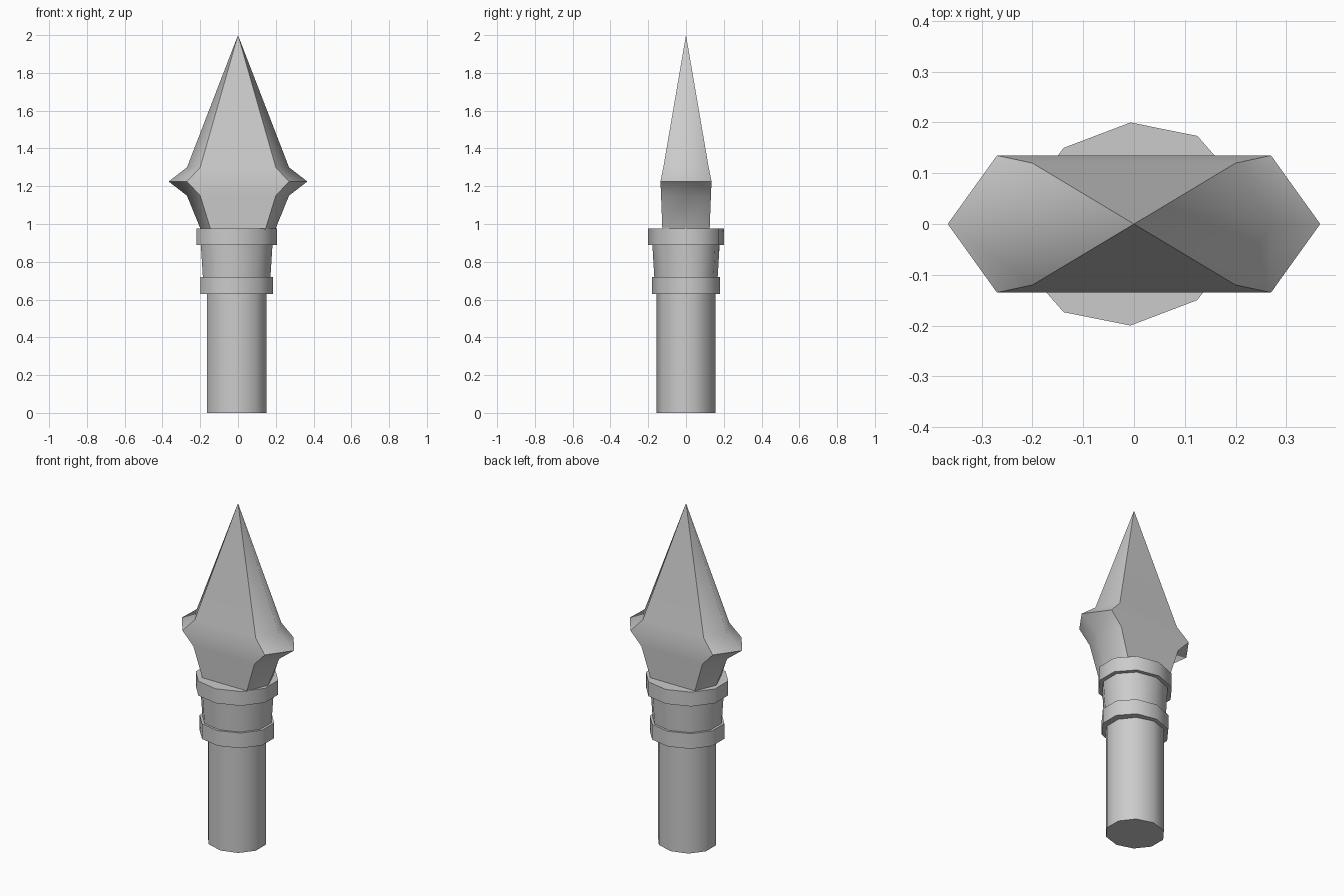
import bpy, bmesh, math

if "Cube" in bpy.data.objects:
    bpy.data.objects.remove(bpy.data.objects["Cube"])


def loft(name, rings, apex=None):
    """Skin a stack of equal-length point loops; cap the bottom, cap or point the top."""
    bm = bmesh.new()
    loops = [[bm.verts.new(p) for p in ring] for ring in rings]
    n = len(loops[0])
    for low, high in zip(loops, loops[1:]):
        for i in range(n):
            j = (i + 1) % n
            bm.faces.new((low[i], low[j], high[j], high[i]))
    bm.faces.new(loops[0][::-1])
    if apex:
        tip = bm.verts.new(apex)
        for i in range(n):
            bm.faces.new((loops[-1][i], loops[-1][(i + 1) % n], tip))
    else:
        bm.faces.new(loops[-1])
    bmesh.ops.recalc_face_normals(bm, faces=bm.faces)
    mesh = bpy.data.meshes.new(name)
    bm.to_mesh(mesh)
    bm.free()
    obj = bpy.data.objects.new(name, mesh)
    bpy.context.collection.objects.link(obj)
    mesh.shade_smooth()
    return obj


def decagon(r, z, stretch, skew=0.0):
    """Ten-sided section, stretched in x and slightly skewed."""
    pts = []
    for i in range(10):
        a = math.radians(18 + 36 * i)
        x = r * stretch * math.cos(a)
        pts.append((x - 0.007, r * math.sin(a) + skew * x, z))
    return pts


def mark_sharp(obj, test):
    verts = obj.data.vertices
    for e in obj.data.edges:
        a, b = (verts[i].co for i in e.vertices)
        e.use_edge_sharp = test(a, b)


def level(a, b):
    return abs(a.z - b.z) < 1e-4


# Shaft
shaft = loft("shaft", [decagon(0.155, z, 1.065) for z in (0, 0.66)])
mark_sharp(shaft, level)

# Collar: lower ring, tapered sleeve, upper ring
for name, r0, z0, r1, z1 in (("lower_ring", 0.181, 0.63, 0.181, 0.72),
                             ("sleeve", 0.168, 0.72, 0.178, 0.89),
                             ("upper_ring", 0.2, 0.89, 0.2, 0.975)):
    part = loft(name, [decagon(r0, z0, 1.12, 0.09), decagon(r1, z1, 1.12, 0.09)])
    mark_sharp(part, level)

# Spearhead: hexagonal sections (face half-width, half-depth, ridge half-width, z)
sections = [(0.143, 0.125, 0.195, 0.965), (0.2, 0.132, 0.27, 1.15),
            (0.27, 0.135, 0.367, 1.225), (0.2, 0.12, 0.27, 1.3)]
rings = [[(c, 0, z), (a, b, z), (-a, b, z), (-c, 0, z), (-a, -b, z), (a, -b, z)]
         for a, b, c, z in sections]
head = loft("spearhead", rings, (0, 0, 2))


def head_edge(a, b):
    if level(a, b):  # barb edges and base rim
        return a.z < 1 or (abs(a.z - 1.225) < 1e-4 and abs(a.y - b.y) > 0.1)
    return max(abs(a.y), abs(b.y)) > 0.01  # borders of the broad faces


mark_sharp(head, head_edge)
